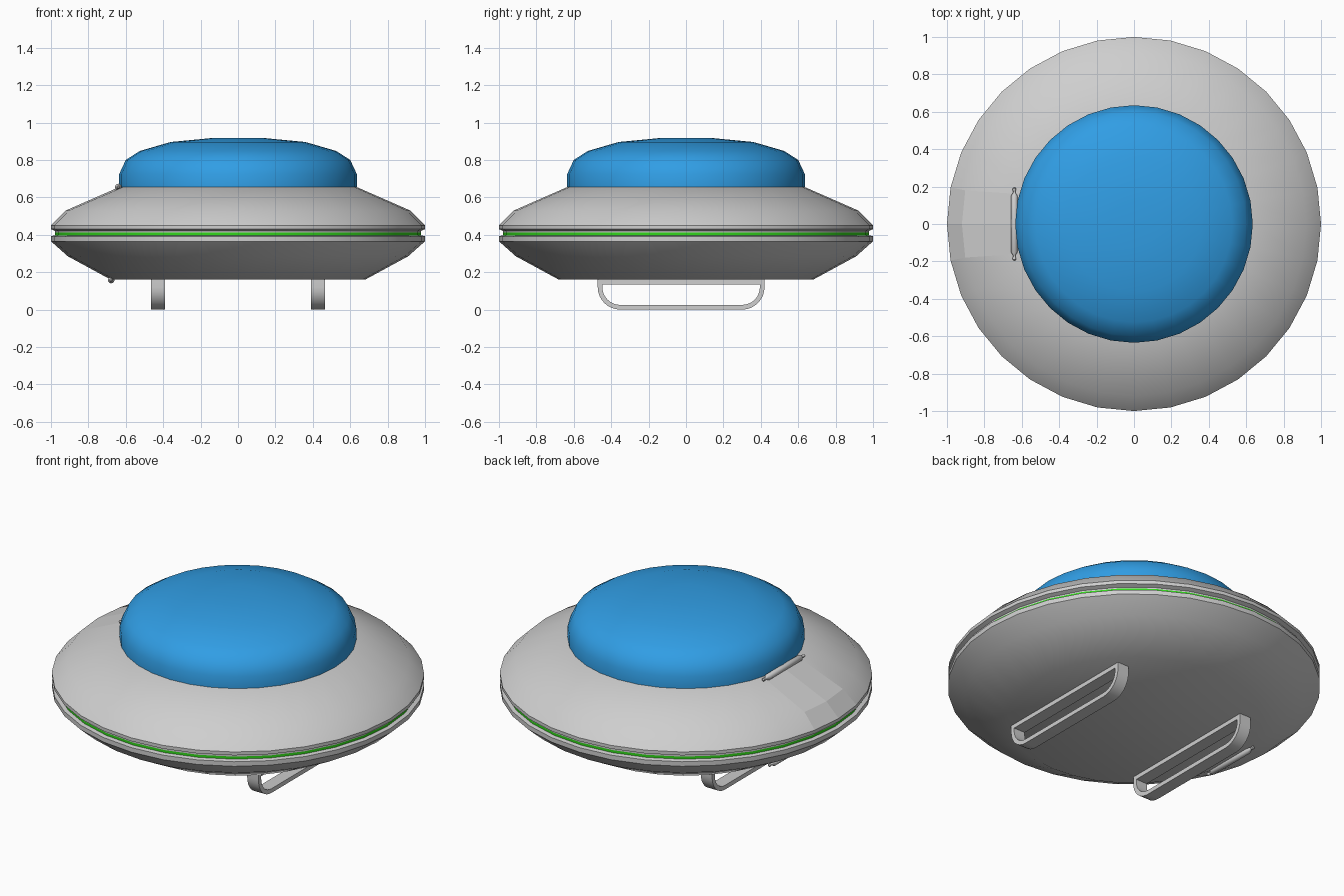
import bpy, bmesh, math
from mathutils import Vector

cube = bpy.data.objects.get("Cube")
if cube:
    bpy.data.objects.remove(cube)

SIDES = 32


def material(name, rgb):
    m = bpy.data.materials.new(name)
    m.use_nodes = True
    m.diffuse_color = (*rgb, 1)
    m.node_tree.nodes["Principled BSDF"].inputs["Base Color"].default_value = (*rgb, 1)
    return m


grey = material("hull_grey", (0.62, 0.62, 0.62))
blue = material("dome_blue", (0.03, 0.34, 0.78))
green = material("light_green", (0.03, 0.68, 0.01))


def finish(name, bm, mats, angle):
    bmesh.ops.recalc_face_normals(bm, faces=bm.faces)
    mesh = bpy.data.meshes.new(name)
    bm.to_mesh(mesh)
    bm.free()
    for m in mats:
        mesh.materials.append(m)
    ob = bpy.data.objects.new(name, mesh)
    bpy.context.collection.objects.link(ob)
    bpy.ops.object.select_all(action="DESELECT")
    ob.select_set(True)
    bpy.context.view_layer.objects.active = ob
    bpy.ops.object.shade_smooth_by_angle(angle=math.radians(angle))
    return ob


def lathe(profile):
    """Closed solid of revolution about z from (radius, height) points."""
    bm = bmesh.new()
    rings = []
    for r, z in profile:
        angles = [math.tau * i / SIDES for i in range(SIDES)]
        rings.append([bm.verts.new((r * math.cos(a), r * math.sin(a), z)) for a in angles])
    for a, b in zip(rings, rings[1:]):
        for i in range(SIDES):
            j = (i + 1) % SIDES
            bm.faces.new((a[i], a[j], b[j], b[i]))
    bm.faces.new(rings[0])
    bm.faces.new(rings[-1])
    return bm, rings


# Saucer hull with a grooved rim
hull_profile = [(0.68, 0.16), (0.91, 0.285), (1, 0.365), (1, 0.392), (0.978, 0.397),
                (0.978, 0.412), (0.978, 0.42), (1, 0.43), (1, 0.45), (0.92, 0.53), (0.635, 0.655)]
bm, rings = lathe(hull_profile)
# Hatch on the -x side: straighten its edges where it meets the hinges
for ring, r in ((rings[0], 0.68), (rings[-1], 0.635)):
    for k in (-1, 1):
        v = ring[SIDES // 2 + k]
        side = math.copysign(0.16, v.co.y)
        v.co.x, v.co.y = -math.sqrt(r * r - side * side), side
# Green light strip in the lower part of the groove
for f in bm.faces:
    c = f.calc_center_median()
    if 0.398 < c.z < 0.411:
        f.material_index = 1
hull = finish("saucer_hull", bm, [grey, green], 35)
# The hatch is a flat panel in the upper slope
for p in hull.data.polygons:
    c = p.center
    if c.x < -0.6 and abs(c.y) < 0.12 and c.z > 0.46:
        p.use_smooth = False

# Dome
dome_profile = [(0.635, 0.65), (0.635, 0.725), (0.6, 0.8), (0.525, 0.848),
                (0.36, 0.896), (0.13, 0.918)]
bm, rings = lathe(dome_profile)
finish("dome", bm, [blue], 45)


# Landing skids: closed loops with rounded lower corners
def skid_outline(inset):
    front, back, top, bottom = -0.472 + inset, 0.42 - inset, 0.16 - inset, inset
    rad = 0.12 - inset
    pts = [(back, top), (front, top)]
    for cy, start in ((front + rad, math.pi), (back - rad, 1.5 * math.pi)):
        for i in range(9):
            a = start + math.pi / 2 * i / 8
            pts.append((cy + rad * math.cos(a), bottom + rad + rad * math.sin(a)))
    return pts


def skid(name, x):
    bm = bmesh.new()
    half = 0.037
    loops = [[bm.verts.new((x + s * half, y, z)) for y, z in skid_outline(inset)]
             for s, inset in ((-1, 0), (1, 0), (1, 0.025), (-1, 0.025))]
    n = len(loops[0])
    for k in range(4):
        a, b = loops[k], loops[(k + 1) % 4]
        for i in range(n):
            j = (i + 1) % n
            bm.faces.new((a[i], a[j], b[j], b[i]))
    finish(name, bm, [grey], 30)


skid("left_skid", 0.428)
skid("right_skid", -0.428)


# Hatch hinges: a barrel with a thin pin and small round ends
def hinge(name, x, z, radius):
    bm = bmesh.new()
    stations = [(-0.195, 0.004), (-0.19, 0.009), (-0.18, 0.009), (-0.175, 0.006), (-0.168, 0.006),
                (-0.15, radius)]
    stations += [(-y, r) for y, r in reversed(stations)]
    rings = []
    for y, r in stations:
        rings.append([bm.verts.new((x + r * math.cos(math.tau * i / 12), y,
                                    z + r * math.sin(math.tau * i / 12))) for i in range(12)])
    for a, b in zip(rings, rings[1:]):
        for i in range(12):
            j = (i + 1) % 12
            bm.faces.new((a[i], a[j], b[j], b[i]))
    bm.faces.new(rings[0])
    bm.faces.new(rings[-1])
    finish(name, bm, [grey], 40)


hinge("upper_hatch_hinge", -0.64, 0.655, 0.018)
hinge("lower_hatch_hinge", -0.678, 0.158, 0.018)
